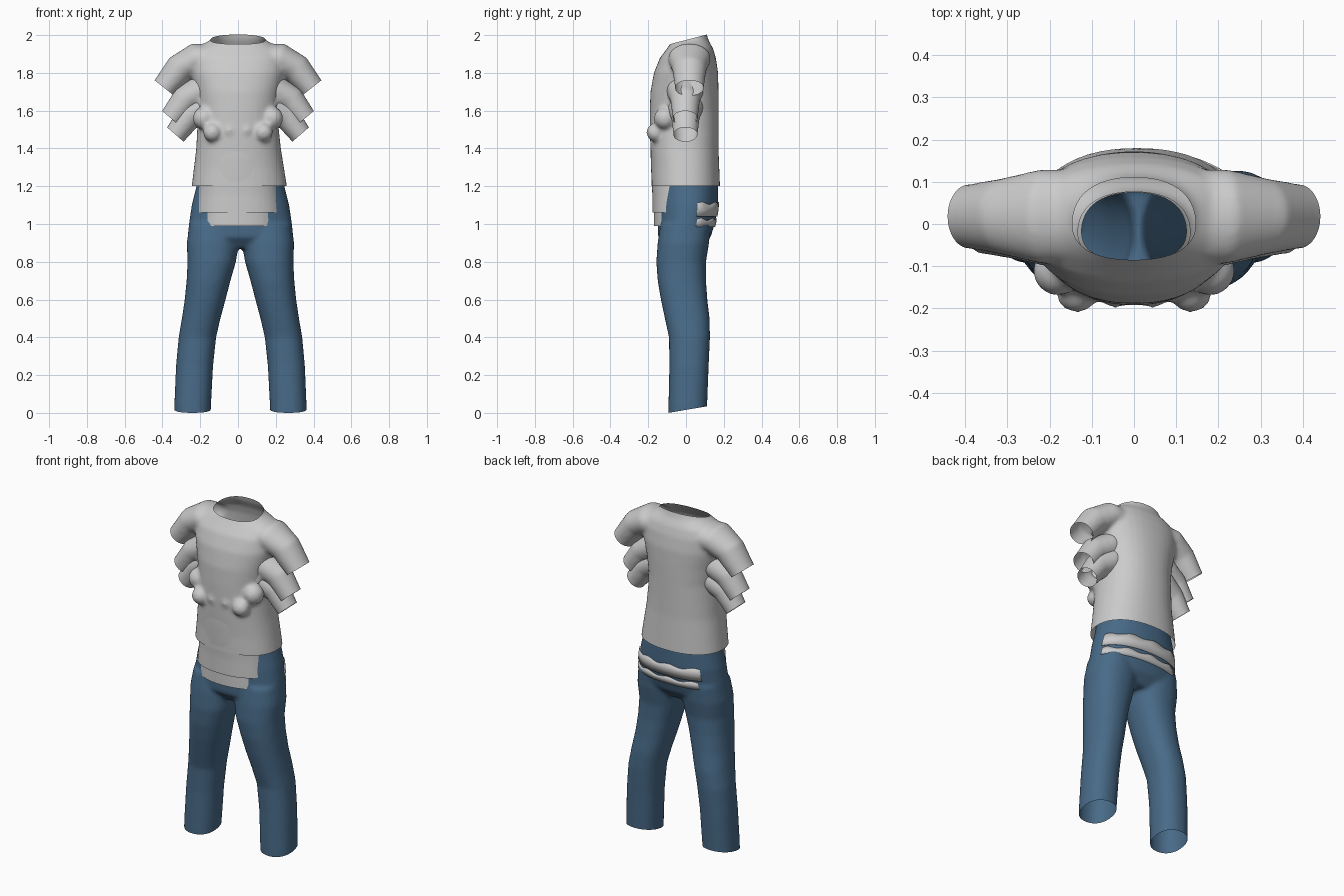
import bpy, bmesh, math
from mathutils import Vector, Matrix

if "Cube" in bpy.data.objects:
    bpy.data.objects.remove(bpy.data.objects["Cube"])


def material(name, rgb):
    m = bpy.data.materials.new(name)
    m.diffuse_color = (*rgb, 1)
    m.use_nodes = True
    m.node_tree.nodes["Principled BSDF"].inputs["Base Color"].default_value = m.diffuse_color
    return m


GREY = material("light grey cotton", (0.60, 0.60, 0.60))
BLUE = material("blue denim", (0.065, 0.145, 0.245))


def ring(center, u, ru, rv, power=2.0, n=40):
    """Superellipse ring spanned by direction u and the y axis."""
    pts = []
    for i in range(n):
        a = 2 * math.pi * i / n
        c, s = math.cos(a), math.sin(a)
        k = (abs(c) ** power + abs(s) ** power) ** (-1 / power)
        pts.append(Vector(center) + Vector(u) * ru * c * k + Vector((0, rv * s * k, 0)))
    return pts


def loft(bm, rings):
    rows = [[bm.verts.new(p) for p in r] for r in rings]
    n = len(rows[0])
    faces = [bm.faces.new((a[i], a[(i + 1) % n], b[(i + 1) % n], b[i]))
             for a, b in zip(rows, rows[1:]) for i in range(n)]
    faces += [bm.faces.new(rows[0][::-1]), bm.faces.new(rows[-1])]
    bmesh.ops.recalc_face_normals(bm, faces=faces)


def upright(bm, rows, power, side=1):
    """Loft level rings given as z, x centre, x radius, front y, back y."""
    loft(bm, [ring((side * cx, (y0 + y1) / 2, z), (1, 0, 0), rx, (y1 - y0) / 2, power)
              for z, cx, rx, y0, y1 in rows])


def add_object(name, bm, mat):
    me = bpy.data.meshes.new(name)
    bm.to_mesh(me)
    bm.free()
    for p in me.polygons:
        p.use_smooth = True
    me.materials.append(mat)
    ob = bpy.data.objects.new(name, me)
    bpy.context.collection.objects.link(ob)
    return ob


def fuse(bm, voxel=0.011, smooth=6):
    """Merge overlapping solids into one soft cloth surface."""
    ob = add_object("blank", bm, GREY)
    rm = ob.modifiers.new("fuse", 'REMESH')
    rm.mode = 'VOXEL'
    rm.voxel_size = voxel
    sm = ob.modifiers.new("soften", 'SMOOTH')
    sm.factor, sm.iterations = 0.5, smooth
    me = bpy.data.meshes.new_from_object(
        ob.evaluated_get(bpy.context.evaluated_depsgraph_get()))
    out = bmesh.new()
    out.from_mesh(me)
    bpy.data.objects.remove(ob)
    bpy.data.meshes.remove(me)
    return out


def cut_open(bm, co, no, where=lambda c: True):
    """Slice along a plane and drop the cloth beyond it."""
    co, no = Vector(co), Vector(no).normalized()
    bmesh.ops.bisect_plane(bm, geom=bm.verts[:] + bm.edges[:] + bm.faces[:],
                           plane_co=co, plane_no=no, dist=1e-5)
    gone = []
    for f in bm.faces:
        c = f.calc_center_median()
        if (c - co).dot(no) > 1e-6 and where(c):
            gone.append(f)
    bmesh.ops.delete(bm, geom=gone, context='FACES')


TORSO = [(1.14, .007, .252, -.182, .180), (1.20, .007, .252, -.182, .180),
         (1.30, .005, .238, -.182, .176), (1.40, .003, .224, -.188, .172),
         (1.50, 0, .216, -.192, .172), (1.60, 0, .212, -.192, .172),
         (1.70, 0, .226, -.188, .172), (1.80, 0, .250, -.170, .170),
         (1.88, 0, .255, -.138, .158), (1.93, 0, .225, -.100, .143),
         (1.975, 0, .145, -.070, .118), (2.05, 0, .108, -.066, .098)]
# x, z, radius across, radius in depth
SLEEVE = [(.10, 1.88, .070, .110), (.22, 1.875, .084, .112), (.31, 1.82, .080, .090),
          (.39, 1.72, .066, .076), (.43, 1.67, .066, .076)]


def make_shirt(name, sx, sy, dy, hem, sz, folds=False):
    bm = bmesh.new()
    upright(bm, TORSO, 2.25)
    for s in (-1, 1):
        rings = []
        for i, (x, z, rn, ry) in enumerate(SLEEVE):
            a, b = SLEEVE[max(i - 1, 0)], SLEEVE[min(i + 1, len(SLEEVE) - 1)]
            d = Vector((b[0] - a[0], b[1] - a[1])).normalized()
            rings.append(ring((s * x, .018, z), (-s * d.y, 0, d.x), rn, ry))
        loft(bm, rings)
        if folds:
            # bunched cloth below the chest
            for x, y, z, r in ((.135, -.160, 1.485, .050), (.045, -.163, 1.495, .036),
                               (.180, -.110, 1.560, .060)):
                bmesh.ops.create_uvsphere(bm, u_segments=20, v_segments=12, radius=r,
                                          matrix=Matrix.Translation((s * x, y, z)))
    bm = fuse(bm)
    cut_open(bm, (0, 0, 1.20), (0, 0, -1))
    cut_open(bm, (0, .01, 1.977), (0, -.26, 1), lambda c: abs(c.x) < .2)
    for s in (-1, 1):
        cut_open(bm, (s * .39, 0, 1.72), (s * .62, 0, -.78), lambda c: c.x * s > .275)
    for v in bm.verts:
        v.co = (v.co.x * sx, v.co.y * sy + dy, hem + (v.co.z - 1.2) * sz)
    return add_object(name, bm, GREY)


# Three layered shirts, each one lower and slimmer than the last
make_shirt("outer_shirt", 1, 1, 0, 1.20, 1, folds=True)
make_shirt("middle_shirt", .91, .87, -.020, 1.06, .96)
make_shirt("inner_shirt", .85, .84, -.018, .99, .93)

# Jeans: hips and two legs fused into one garment
MID = .013
HIPS = [(.87, MID, .24, -.10, .08), (.93, MID, .280, -.148, .130),
        (1.0, MID, .273, -.150, .152), (1.1, MID, .258, -.150, .170),
        (1.2, MID, .233, -.145, .170), (1.3, MID, .215, -.14, .155)]
LEG = [(-.06, .255, .095, -.093, .110), (.04, .253, .097, -.093, .112),
       (.25, .243, .098, -.088, .120), (.40, .228, .099, -.090, .127),
       (.50, .208, .102, -.112, .125), (.60, .187, .108, -.133, .113),
       (.70, .169, .116, -.150, .106), (.80, .152, .128, -.157, .106),
       (.90, .146, .138, -.150, .122), (1.0, .140, .130, -.135, .130)]
bm = bmesh.new()
upright(bm, HIPS, 2.2)
for s in (-1, 1):
    upright(bm, [(z, cx + s * MID, rx, y0, y1) for z, cx, rx, y0, y1 in LEG], 2.25, s)
bm = fuse(bm)
cut_open(bm, (0, 0, 1.25), (0, 0, 1))
cut_open(bm, (0, 0, .016), (0, .17, -1))
add_object("jeans", bm, BLUE)


def hip_point(z, x_angle, gap):
    """Point just outside the jeans at a height and angle."""
    for a, b in zip(HIPS, HIPS[1:]):
        if a[0] <= z <= b[0]:
            t = (z - a[0]) / (b[0] - a[0])
            _, cx, rx, y0, y1 = [p + (q - p) * t for p, q in zip(a, b)]
            c, s = math.cos(x_angle), math.sin(x_angle)
            k = (abs(c) ** 2.2 + abs(s) ** 2.2) ** (-1 / 2.2)
            return Vector((cx + (rx + gap) * c * k,
                           (y0 + y1) / 2 + ((y1 - y0) / 2 + gap) * s * k, z))


# Shirt hems showing across the seat of the jeans
for name, low, high, start, end in (("upper_back_hem", 1.04, 1.11, 18, 136),
                                    ("lower_back_hem", .985, 1.025, 20, 130)):
    bm = bmesh.new()
    rows = []
    for i in range(41):
        a = math.radians(start + (end - start) * i / 40)
        wave = .006 * math.sin(i * .55)
        rows.append([bm.verts.new(hip_point(z, a, g)) for z, g in
                     ((low, .002), (low, .007), ((low + high) / 2, .007),
                      (high + wave, .005), (high + wave, .001))])
    for p, q in zip(rows, rows[1:]):
        for j in range(4):
            bm.faces.new((p[j], q[j], q[j + 1], p[j + 1]))
    bmesh.ops.recalc_face_normals(bm, faces=bm.faces[:])
    add_object(name, bm, GREY)
